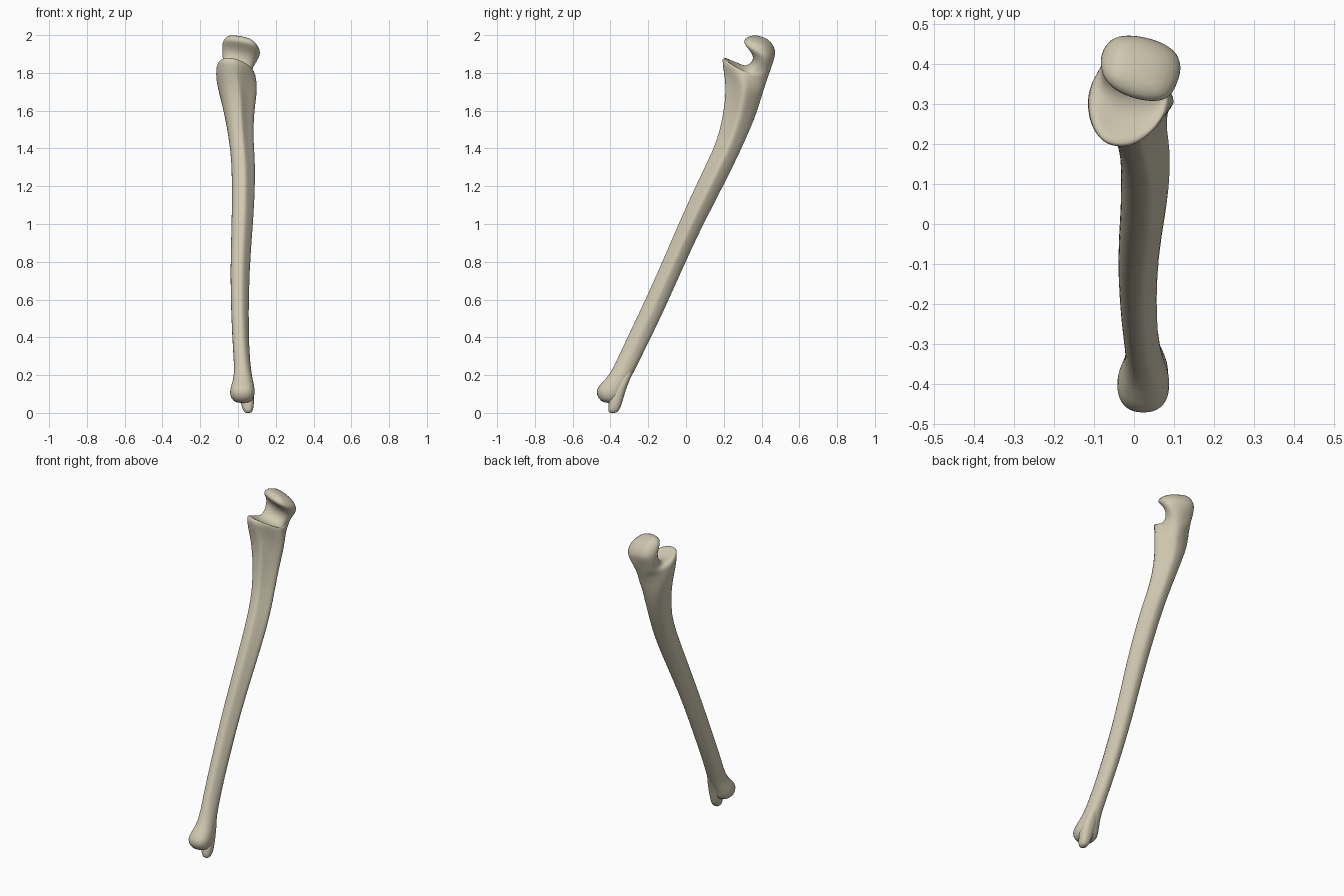
import bpy
import bmesh
from math import sin, cos, pi, copysign

cube = bpy.data.objects.get("Cube")
if cube:
    bpy.data.objects.remove(cube, do_unlink=True)

SIDES = 24

bone = bpy.data.materials.new("bone beige")
bone.use_nodes = True
colour = (0.63, 0.58, 0.44, 1)
bone.diffuse_color = colour
bone.node_tree.nodes["Principled BSDF"].inputs["Base Color"].default_value = colour


def rounded(value, power):
    """Push an ellipse coordinate outward for a boxier section."""
    return copysign(abs(value) ** power, value)


def section(bm, row, tilt, skew, roundness):
    """One tilted ring spanning a front point, a back point and two side limits."""
    y_front, z_front, y_back, z_back, x_min, x_max, crest = row
    middle, half = (x_min + x_max) / 2, (x_max - x_min) / 2
    ring = []
    for i in range(SIDES):
        angle = 2 * pi * i / SIDES
        u = rounded(cos(angle), roundness)
        v = rounded(sin(angle), roundness)
        if u > 0:
            # sharp side crest, hollowed in front of it
            power = 1 + crest if v < 0 else 0.9
            ridge = max(0, 1 - abs(v)) ** power
            u = u * (1 - crest) + ridge * crest
        t = (v + 1) / 2
        x = middle + half * u - skew * v * (1 - u * u)
        y = y_front + (y_back - y_front) * t
        z = z_front + (z_back - z_front) * t + tilt * (x - middle)
        ring.append(bm.verts.new((x, y, z)))
    return ring


def loft(name, parts):
    """Skin a run of sections, each part being (rows, tilt, skew, roundness)."""
    bm = bmesh.new()
    rings = [section(bm, row, *style) for rows, *style in parts for row in rows]
    for low, high in zip(rings, rings[1:]):
        for i in range(SIDES):
            j = (i + 1) % SIDES
            bm.faces.new((low[i], low[j], high[j], high[i]))
    bm.faces.new(rings[0])
    bm.faces.new(rings[-1])
    bmesh.ops.recalc_face_normals(bm, faces=bm.faces)
    mesh = bpy.data.meshes.new(name)
    bm.to_mesh(mesh)
    bm.free()
    mesh.materials.append(bone)
    obj = bpy.data.objects.new(name, mesh)
    bpy.context.collection.objects.link(obj)
    smooth = obj.modifiers.new("smooth surface", 'SUBSURF')
    smooth.levels = smooth.render_levels = 1
    for face in mesh.polygons:
        face.use_smooth = True
    return obj


# Row layout: front y, front z, back y, back z, min x, max x, crest sharpness
lower_head = [
    (-.435, .052, -.37, .05, -.01, .06, 0),
    (-.465, .075, -.34, .075, -.037, .082, 0),
    (-.478, .115, -.333, .1, -.045, .091, 0),
    (-.458, .15, -.315, .14, -.037, .086, 0),
    (-.4, .2, -.285, .2, -.017, .072, .1),
]
shaft = [
    (-.342, .335, -.217, .335, -.027, .06, .3),
    (-.247, .53, -.122, .53, -.037, .058, .4),
    (-.142, .76, -.02, .76, -.041, .064, .5),
    (-.053, .97, .077, .97, -.035, .08, .5),
    (.018, 1.13, .16, 1.13, -.032, .092, .55),
    (.108, 1.32, .257, 1.32, -.033, .097, .6),
    (.165, 1.44, .312, 1.44, -.047, .086, .65),
    (.198, 1.58, .365, 1.56, -.07, .09, .7),
    (.213, 1.72, .393, 1.65, -.098, .108, .75),
]
# Peaked front lip, hooked notch and the rounded beak above it
lip = [
    (.2, 1.8, .407, 1.695, -.118, .11, .6),
    (.186, 1.885, .421, 1.74, -.116, .095, .3),
    (.214, 1.87, .43, 1.765, -.108, .085, .1),
]
notch = [
    (.26, 1.832, .438, 1.79, -.088, .077, 0),
    (.31, 1.825, .447, 1.815, -.08, .072, 0),
    (.35, 1.85, .457, 1.845, -.08, .08, 0),
]
beak = [
    (.36, 1.9, .469, 1.877, -.084, .103, 0),
    (.325, 1.945, .474, 1.897, -.085, .118, 0),
    (.3, 1.97, .47, 1.92, -.08, .118, 0),
    (.318, 1.992, .455, 1.95, -.062, .1, 0),
    (.355, 1.998, .42, 1.98, -.03, .055, 0),
]
loft("forearm_bone", [(lower_head, 0, 0, .85), (shaft, 0, 0, .85),
                      (lip, -.15, -.02, .92), (notch, -.2, 0, .75),
                      (beak, -.25, .03, 1)])

# Small blunt process at the back of the lower head
process = [
    (-.405, -.002, -.37, -.002, .038, .07, 0),
    (-.414, .015, -.352, .015, .026, .08, 0),
    (-.41, .05, -.338, .05, .015, .085, 0),
    (-.4, .11, -.323, .11, .002, .086, 0),
    (-.36, .18, -.296, .18, 0, .074, 0),
    (-.33, .25, -.268, .25, .01, .055, 0),
]
loft("lower_process", [(process, 0, 0, .85)])
